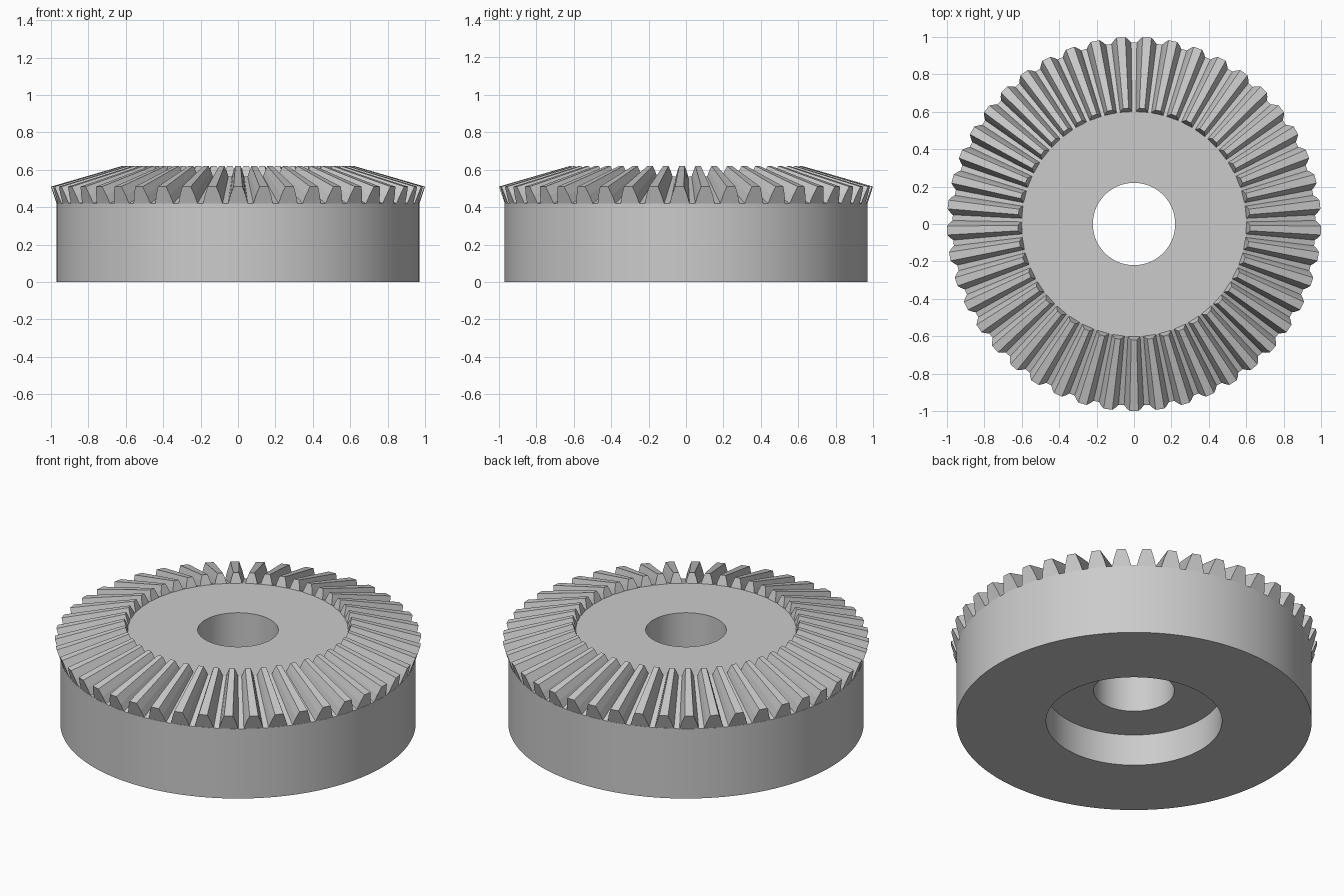
import bpy, bmesh
from math import sin, cos, radians, pi

if "Cube" in bpy.data.objects:
    bpy.data.objects.remove(bpy.data.objects["Cube"], do_unlink=True)

TEETH = 45
APEX = 0.80          # height where all tooth edges converge
INNER = 0.62         # inner tooth end as a fraction of the outer end
ROOT = (0.97, 0.42)  # outer end of the tooth root: radius, height
TIP = (1.0, 0.51)    # outer end of the tooth tip

steel = bpy.data.materials.new("steel grey")
steel.use_nodes = True
color = (0.6, 0.6, 0.6, 1)
steel.diffuse_color = color
steel.node_tree.nodes["Principled BSDF"].inputs["Base Color"].default_value = color


def add_object(name, bm):
    bmesh.ops.recalc_face_normals(bm, faces=bm.faces)
    mesh = bpy.data.meshes.new(name)
    bm.to_mesh(mesh)
    bm.free()
    mesh.materials.append(steel)
    obj = bpy.data.objects.new(name, mesh)
    bpy.context.collection.objects.link(obj)
    return obj


def lathe(name, profile, steps):
    """Revolve a closed (radius, height) profile around z."""
    bm = bmesh.new()
    rings = [[bm.verts.new((r * cos(2 * pi * i / steps), r * sin(2 * pi * i / steps), z))
              for r, z in profile] for i in range(steps)]
    n = len(profile)
    for i in range(steps):
        a, b = rings[i], rings[(i + 1) % steps]
        for j in range(n):
            k = (j + 1) % n
            bm.faces.new((a[j], b[j], b[k], a[k]))
    return add_object(name, bm)


def toward_apex(point, f):
    return point[0] * f, APEX + (point[1] - APEX) * f


# Body: outer wall, root cone, flat top, bore and counterbore underneath
body = lathe("gear_body", [
    (0.48, 0), (0.97, 0), ROOT, toward_apex(ROOT, INNER),
    (0.22, toward_apex(ROOT, INNER)[1]), (0.22, 0.19), (0.48, 0.19)], 180)
bpy.ops.object.select_all(action='DESELECT')
body.select_set(True)
bpy.context.view_layer.objects.active = body
bpy.ops.object.shade_smooth_by_angle(angle=radians(15))

# Teeth: straight tapered bars, with a slightly bulged flank
half = [(3.15, -0.03), (2.35, 0.5), (1.35, 1)]   # half angle, height fraction
section = [(-a, h) for a, h in half] + [(a, h) for a, h in reversed(half)]
bm = bmesh.new()
for t in range(TEETH):
    middle = -90 + t * 360 / TEETH
    ends = []
    for f in (1, INNER):
        ring = []
        for a, h in section:
            point = [p + (q - p) * h for p, q in zip(ROOT, TIP)]
            r, z = toward_apex(point, f)
            angle = radians(middle + a)
            ring.append(bm.verts.new((r * cos(angle), r * sin(angle), z)))
        ends.append(ring)
    outer, inner = ends
    bm.faces.new(outer)
    bm.faces.new(inner[::-1])
    for j in range(len(section)):
        k = (j + 1) % len(section)
        bm.faces.new((outer[j], inner[j], inner[k], outer[k]))
add_object("bevel_teeth", bm)
